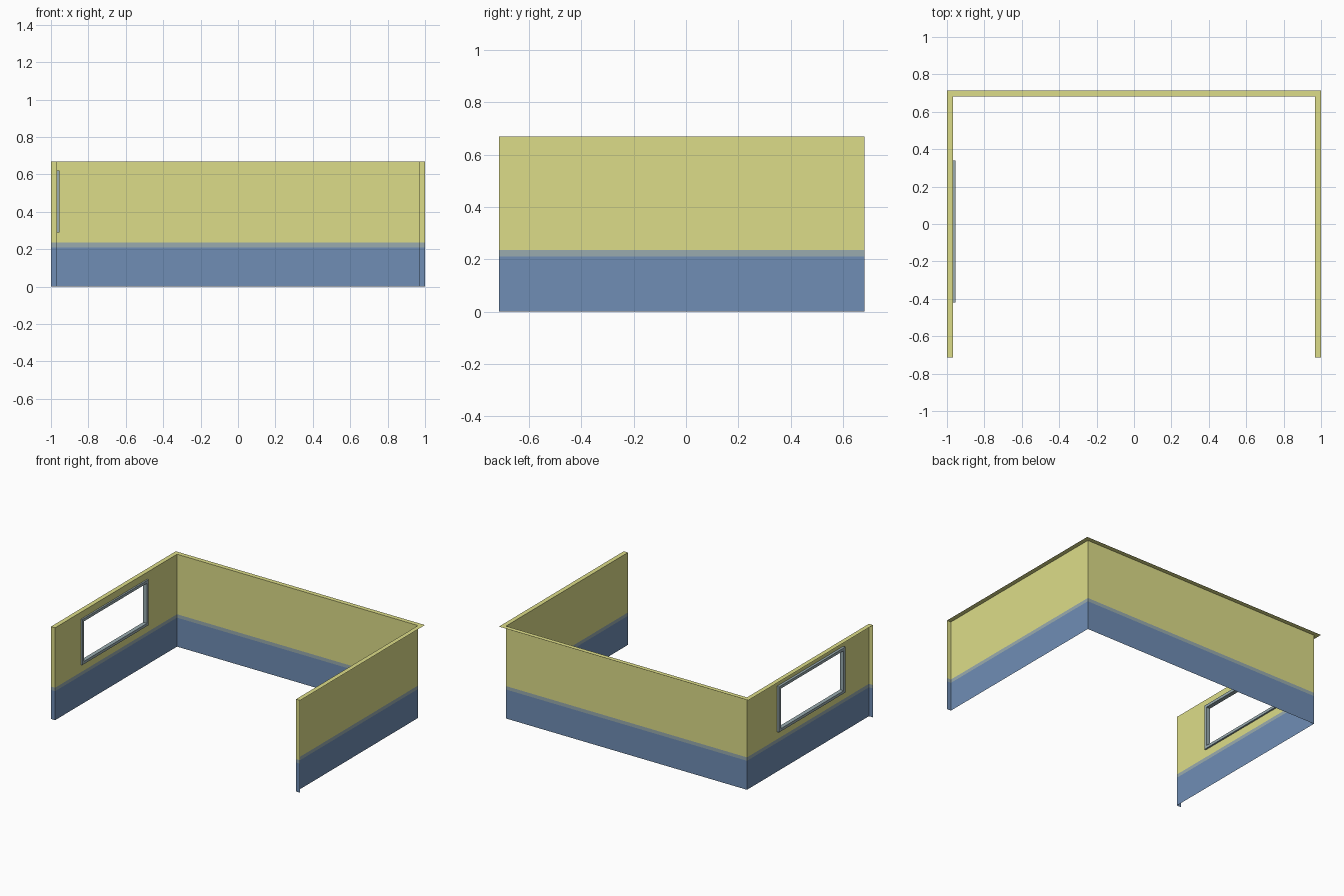
import bpy, bmesh

if "Cube" in bpy.data.objects:
    bpy.data.objects.remove(bpy.data.objects["Cube"])

# Overall sizes
X, Y, T, H = 1.0, 0.715, 0.033, 0.67
XI, YI = X - T, Y - T
RAIL_Z, UPPER_Z = 0.21, 0.235
WIN_Y, WIN_Z = (-0.42, 0.34), (0.29, 0.62)
WIN_X, WIN_T = (-0.985, -0.955), 0.02

# Wall line: thin end return, left, back, right, end return
PLAN = [(-X, -Y), (-XI, -Y), (-XI, YI), (XI, YI), (XI, -Y), (X, -Y)]


def material(name, rgb):
    m = bpy.data.materials.new(name)
    m.diffuse_color = (*rgb, 1)
    m.use_nodes = True
    m.node_tree.nodes["Principled BSDF"].inputs["Base Color"].default_value = m.diffuse_color
    return m


def make(name, bm, mat):
    bmesh.ops.remove_doubles(bm, verts=bm.verts, dist=1e-5)
    me = bpy.data.meshes.new(name)
    bm.to_mesh(me)
    bm.free()
    me.materials.append(mat)
    ob = bpy.data.objects.new(name, me)
    bpy.context.collection.objects.link(ob)
    return ob


def face(bm, pts):
    bm.faces.new([bm.verts.new(p) for p in pts])


def strip(bm, a, b, z0, z1):
    face(bm, [(*b, z0), (*a, z0), (*a, z1), (*b, z1)])


yellow = material("upper_paint", (0.72, 0.72, 0.25))
blue = material("lower_paint", (0.16, 0.27, 0.46))
pale = material("trim_paint", (0.32, 0.41, 0.43))

# Lower wall and rail bands
for name, z0, z1, mat in (("lower_wall", 0, RAIL_Z, blue), ("rail_band", RAIL_Z, UPPER_Z, pale)):
    bm = bmesh.new()
    for a, b in zip(PLAN, PLAN[1:]):
        strip(bm, a, b, z0, z1)
    make(name, bm, mat)

# Upper wall, with a window opening in the left side
bm = bmesh.new()
for i, (a, b) in enumerate(zip(PLAN, PLAN[1:])):
    if i != 1:
        strip(bm, a, b, UPPER_Z, H)
ys = [-Y, *WIN_Y, YI]
zs = [UPPER_Z, *WIN_Z, H]
for j in range(3):
    for k in range(3):
        if (j, k) != (1, 1):
            strip(bm, (-XI, ys[j]), (-XI, ys[j + 1]), zs[k], zs[k + 1])
make("upper_wall", bm, yellow)

# Flat cap along the wall tops, overhanging outwards
bm = bmesh.new()
outer = [(-X, -Y), (-X, Y), (X, Y), (X, -Y)]
inner = [(-XI, -Y), (-XI, YI), (XI, YI), (XI, -Y)]
for k in range(3):
    face(bm, [(*p, H) for p in (inner[k], inner[k + 1], outer[k + 1], outer[k])])
make("wall_cap", bm, yellow)

# Window frame: rectangular ring with depth
bm = bmesh.new()


def ring(x, inset):
    (y0, y1), (z0, z1) = WIN_Y, WIN_Z
    y0, y1, z0, z1 = y0 + inset, y1 - inset, z0 + inset, z1 - inset
    return [(x, y0, z0), (x, y1, z0), (x, y1, z1), (x, y0, z1)]


loops = [ring(WIN_X[0], 0), ring(WIN_X[1], 0), ring(WIN_X[1], WIN_T), ring(WIN_X[0], WIN_T)]
for n in range(4):
    p, q = loops[n], loops[(n + 1) % 4]
    for k in range(4):
        m = (k + 1) % 4
        face(bm, [p[k], p[m], q[m], q[k]])
bmesh.ops.remove_doubles(bm, verts=bm.verts, dist=1e-5)
bmesh.ops.recalc_face_normals(bm, faces=bm.faces)
make("window_frame", bm, pale)
